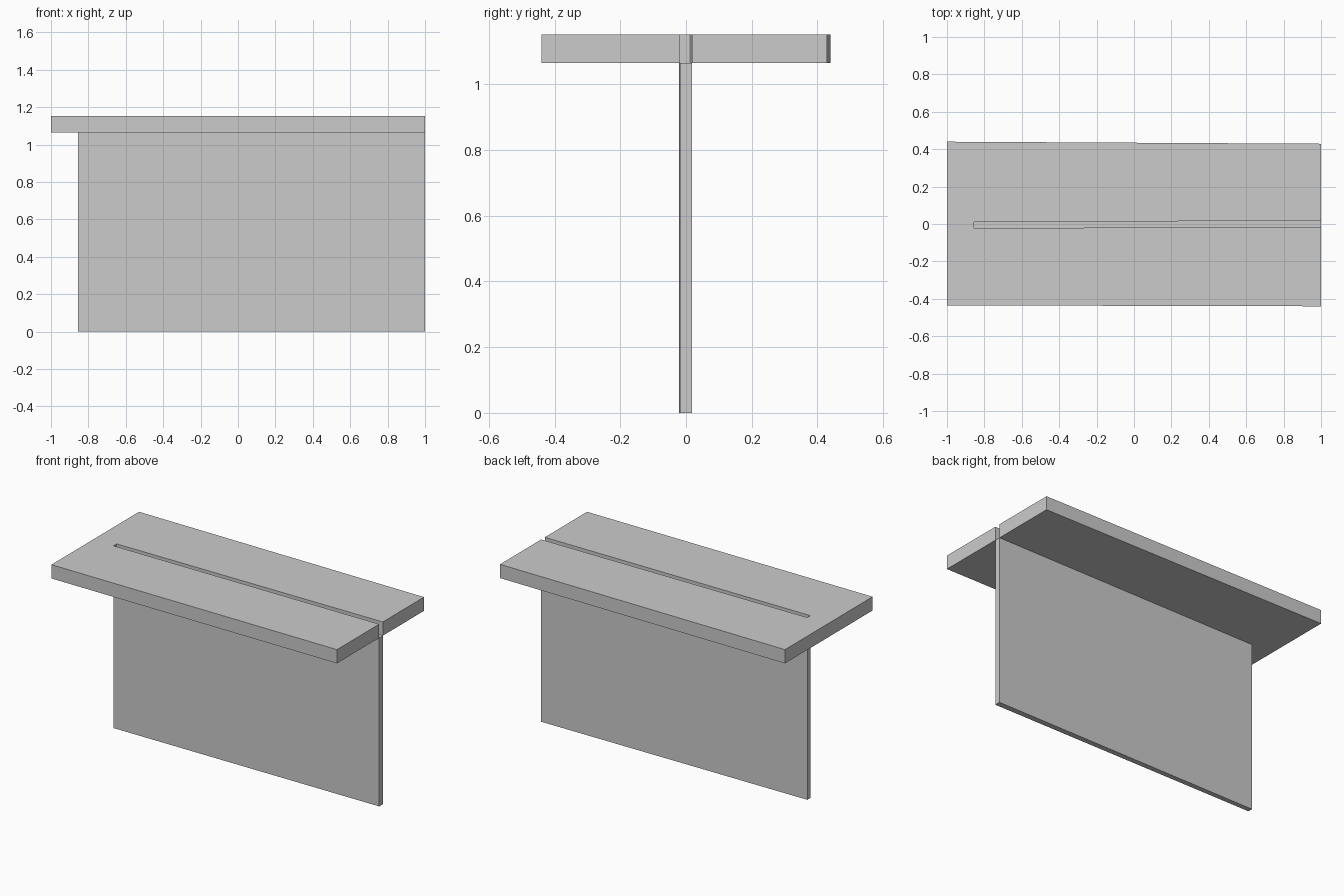
import bpy, bmesh

if "Cube" in bpy.data.objects:
    bpy.data.objects.remove(bpy.data.objects["Cube"])


def prism(name, outline, z0, z1):
    """Extrude a closed xy outline between two heights."""
    bm = bmesh.new()
    face = bm.faces.new([bm.verts.new((x, y, z0)) for x, y in outline])
    ext = bmesh.ops.extrude_face_region(bm, geom=[face])
    top = [v for v in ext["geom"] if isinstance(v, bmesh.types.BMVert)]
    bmesh.ops.translate(bm, verts=top, vec=(0, 0, z1 - z0))
    bmesh.ops.recalc_face_normals(bm, faces=bm.faces)
    mesh = bpy.data.meshes.new(name)
    bm.to_mesh(mesh)
    bm.free()
    obj = bpy.data.objects.new(name, mesh)
    bpy.context.collection.objects.link(obj)
    return obj


UNDERSIDE, TOP = 1.065, 1.152

# Slightly tapered strip shared by the upright panel and the slot above it
strip = [(-0.855, -0.021), (1, -0.018), (1, 0.018), (-0.855, 0.010)]

# Upright panel
prism("upright_panel", strip, 0, UNDERSIDE)

# Top slab, with a slot open at the right end
slab = [(-1, 0.44), (-1, -0.435), (1, -0.44), strip[1], strip[0],
        strip[3], strip[2], (1, 0.429)]
prism("slotted_top", slab, UNDERSIDE, TOP)
